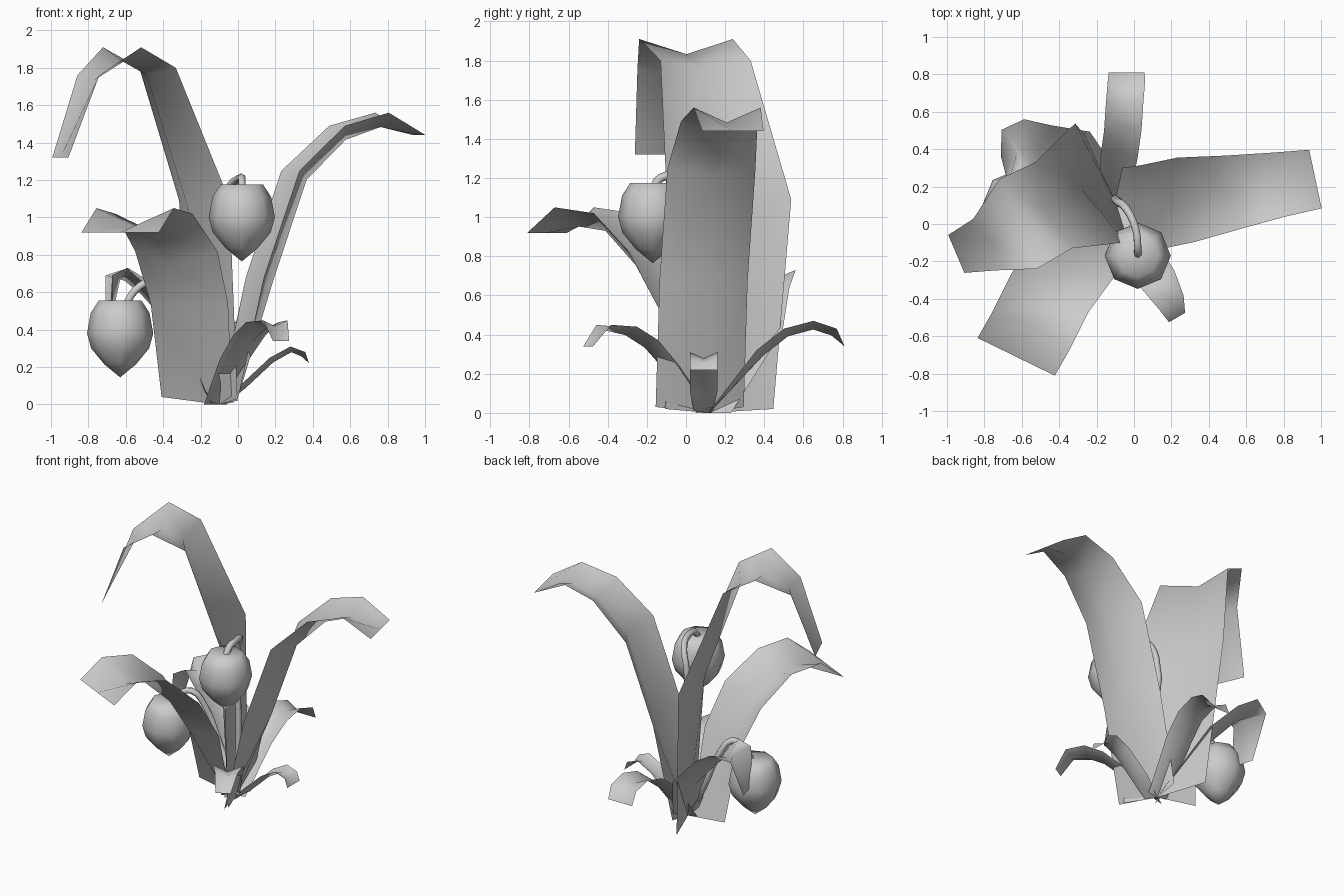
import bpy
import bmesh
import math
from mathutils import Vector

default_cube = bpy.data.objects.get("Cube")
if default_cube:
    bpy.data.objects.remove(default_cube, do_unlink=True)

# One plain grey for the whole plant
GREY = (0.6, 0.6, 0.6, 1.0)
plant_grey = bpy.data.materials.new("plant_grey")
plant_grey.use_nodes = True
plant_grey.diffuse_color = GREY
shader = plant_grey.node_tree.nodes["Principled BSDF"]
shader.inputs["Base Color"].default_value = GREY
shader.inputs["Roughness"].default_value = 0.8

# Every leaf fold starts at this shared point on the ground
ROOT = Vector((-0.1, 0.12, 0))


def finish(name, bm):
    """Turn a bmesh into a smooth shaded grey object."""
    bmesh.ops.recalc_face_normals(bm, faces=bm.faces)
    mesh = bpy.data.meshes.new(name)
    bm.to_mesh(mesh)
    bm.free()
    mesh.materials.append(plant_grey)
    for polygon in mesh.polygons:
        polygon.use_smooth = True
    part = bpy.data.objects.new(name, mesh)
    bpy.context.collection.objects.link(part)
    return part


def make_leaf(name, turn, rows, twist=0, crease=0.22):
    """Folded strip: rows give midrib x, y, z and width from root to tip."""
    mids = [Vector(row[:3]) for row in rows]
    last = len(rows) - 1
    bm = bmesh.new()
    previous = None
    for i, row in enumerate(rows):
        angle = math.radians(turn + twist * i / last)
        across = Vector((math.cos(angle), math.sin(angle), 0))
        tangent = mids[min(i + 1, last)] - mids[max(i - 1, 0)]
        normal = across.cross(tangent).normalized()
        if normal.z < 0:
            normal.negate()
        # The fold sinks along the blade and flattens at the tip
        sink = 0 if i == last else crease * row[3]
        fold = mids[i] - normal * sink if i else ROOT
        half = across * row[3] / 2
        points = (mids[i] - half, fold, mids[i] + half)
        current = [bm.verts.new(point) for point in points]
        if previous:
            for side in range(2):
                bm.faces.new((previous[side], previous[side + 1],
                              current[side + 1], current[side]))
        previous = current
    return finish(name, bm)


def make_fruit(name, centre, sides=8):
    """Eight sided drop with a pointed bottom, lathed from a short profile."""
    profile = [(0.115, 0.175), (0.157, 0.11), (0.177, 0.0),
               (0.155, -0.08), (0.085, -0.165)]
    bm = bmesh.new()
    rings = []
    for radius, height in profile:
        ring = []
        for k in range(sides):
            angle = math.tau * k / sides
            offset = Vector((radius * math.cos(angle), radius * math.sin(angle), height))
            ring.append(bm.verts.new(Vector(centre) + offset))
        rings.append(ring)
    for upper, lower in zip(rings, rings[1:]):
        for k in range(sides):
            n = (k + 1) % sides
            bm.faces.new((upper[k], lower[k], lower[n], upper[n]))
    # Caps: a shallow top and a sharp lower point
    for ring, height in ((rings[0], 0.165), (rings[-1], -0.235)):
        pole = bm.verts.new(Vector(centre) + Vector((0, 0, height)))
        for k in range(sides):
            bm.faces.new((ring[k], ring[(k + 1) % sides], pole))
    return finish(name, bm)


def make_stem(name, path, radius=0.022):
    """Round tube along a smoothed path."""
    curve = bpy.data.curves.new(name, "CURVE")
    curve.dimensions = "3D"
    curve.bevel_depth = radius
    curve.bevel_resolution = 1
    curve.resolution_u = 3
    curve.use_fill_caps = True
    spline = curve.splines.new("BEZIER")
    spline.bezier_points.add(len(path) - 1)
    for knot, position in zip(spline.bezier_points, path):
        knot.co = position
        knot.handle_left_type = knot.handle_right_type = "AUTO"
    curve.materials.append(plant_grey)
    stem = bpy.data.objects.new(name, curve)
    bpy.context.collection.objects.link(stem)
    return stem


# Three large leaves
make_leaf("tall_leaf", 113, [
    (-.12, .17, .02, .6), (-.18, .22, 1.09, .69), (-.43, .1, 1.8, .5),
    (-.62, 0, 1.91, .52), (-.8, -.11, 1.76, .3), (-.95, -.16, 1.32, .22)], crease=0.15)
make_leaf("left_leaf", 102, [
    (-.05, .07, .03, .46), (.09, .09, .68, .46), (.28, .13, 1.25, .46),
    (.53, .17, 1.49, .4), (.77, .21, 1.56, .35), (.97, .24, 1.44, .32)])
make_leaf("front_leaf", 154, [
    (-.22, .05, .04, .42), (-.26, -.04, .54, .46), (-.33, -.18, .82, .49),
    (-.45, -.37, 1.02, .46), (-.55, -.57, 1.05, .46), (-.63, -.71, .92, .46)])

# Four small leaves around the root
make_leaf("back_small_leaf", 180, [
    (-.1, .12, .01, .15), (-.08, .36, .32, .2), (-.06, .5, .43, .2),
    (-.05, .65, .47, .2), (-.04, .77, .43, .2), (-.04, .81, .34, .19)])
make_leaf("front_small_leaf", 30, [
    (-.13, .1, 0, .12), (-.02, -.08, .24, .18), (.06, -.19, .37, .2),
    (.13, -.3, .44, .2), (.2, -.42, .45, .15), (.23, -.5, .34, .1)])
make_leaf("left_small_leaf", 90, [
    (-.06, .09, .01, .1), (.02, .09, .11, .14), (.17, .09, .25, .14),
    (.28, .09, .31, .14), (.36, .09, .28, .14), (.38, .09, .22, .14)])
make_leaf("right_small_leaf", 65, [
    (-.1, .14, 0, .2), (-.28, .35, .42, .3), (-.47, .37, .64, .32),
    (-.59, .4, .73, .32), (-.69, .36, .69, .29), (-.69, .28, .4, .17)], twist=40)

# Hanging fruits and their arching stems
make_fruit("upper_fruit", (.02, -.17, 1))
make_fruit("lower_fruit", (-.63, .11, .38))
make_stem("upper_stem", [
    (-.08, .11, .02), (-.08, .12, .6), (-.09, .12, 1.05), (-.04, .08, 1.17),
    (.01, -.03, 1.21), (.02, -.13, 1.2), (.02, -.17, 1.14)])
make_stem("lower_stem", [
    (-.1, .12, .02), (-.28, .2, .28), (-.4, .18, .56), (-.47, .14, .65),
    (-.55, .12, .61), (-.6, .11, .53)])
